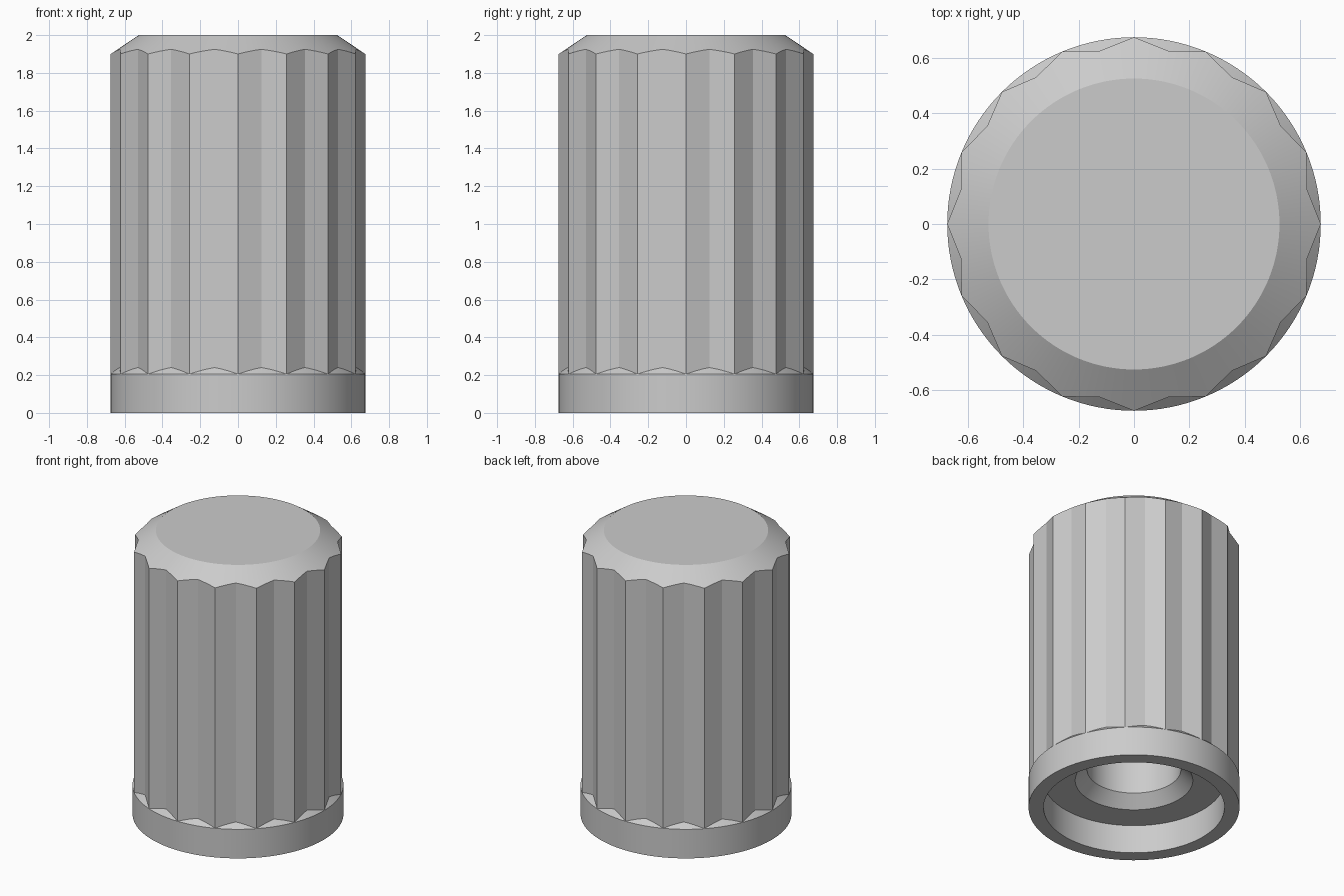
import bpy, bmesh
from math import cos, sin, pi, radians

cube = bpy.data.objects.get("Cube")
if cube:
    bpy.data.objects.remove(cube)

FLUTES = 16
STEPS = 8                      # segments per flute
SEGMENTS = FLUTES * STEPS
OUTER, VALLEY, TOP = 0.674, 0.637, 0.525


def flute_radius(i):
    """Radius of the straight-sided flute outline at segment i."""
    half = pi / FLUTES
    a = (i % STEPS) * 2 * pi / SEGMENTS
    a = min(a, 2 * half - a)
    # straight line from the ridge point to the valley point
    vx, vy = VALLEY * cos(half), VALLEY * sin(half)
    nx, ny = vy, OUTER - vx
    return nx * OUTER / (nx * cos(a) + ny * sin(a))


def ring(bm, point):
    verts = []
    for i in range(SEGMENTS):
        a = 2 * pi * i / SEGMENTS
        r, z = point(i)
        verts.append(bm.verts.new((r * cos(a), r * sin(a), z)))
    return verts


def circle(r, z):
    return lambda i: (r, z)


def flute_edge(z, slope):
    def point(i):
        r = flute_radius(i)
        return r, z + (OUTER - r) * slope
    return point


# Closed section from the crown, down the grip, and up into the bore
section = [
    circle(TOP, 2.0),
    flute_edge(1.90, 0.1 / (OUTER - TOP)),
    flute_edge(0.205, 0.95),
    circle(OUTER, 0.205),
    circle(OUTER, 0),
    circle(0.578, 0),
    circle(0.578, 0.2),
    circle(0.376, 0.2),
    circle(0.30, 0.28),
    circle(0.30, 1.5),
]
bm = bmesh.new()
rings = [ring(bm, p) for p in section]
for upper, lower in zip(rings, rings[1:]):
    for i in range(SEGMENTS):
        j = (i + 1) % SEGMENTS
        bm.faces.new((upper[i], lower[i], lower[j], upper[j]))
bm.faces.new(rings[0])
bm.faces.new(rings[-1])
bmesh.ops.remove_doubles(bm, verts=bm.verts, dist=0.0005)
bmesh.ops.recalc_face_normals(bm, faces=bm.faces)
mesh = bpy.data.meshes.new("fluted_cap")
bm.to_mesh(mesh)
bm.free()

# Single grey finish
grey = bpy.data.materials.new("light_grey")
grey.use_nodes = True
colour = (0.6, 0.6, 0.6, 1)
grey.diffuse_color = colour
grey.node_tree.nodes["Principled BSDF"].inputs["Base Color"].default_value = colour
mesh.materials.append(grey)

cap = bpy.data.objects.new("fluted_cap", mesh)
bpy.context.collection.objects.link(cap)
bpy.context.view_layer.objects.active = cap
cap.select_set(True)
bpy.ops.object.shade_smooth_by_angle(angle=radians(18))
